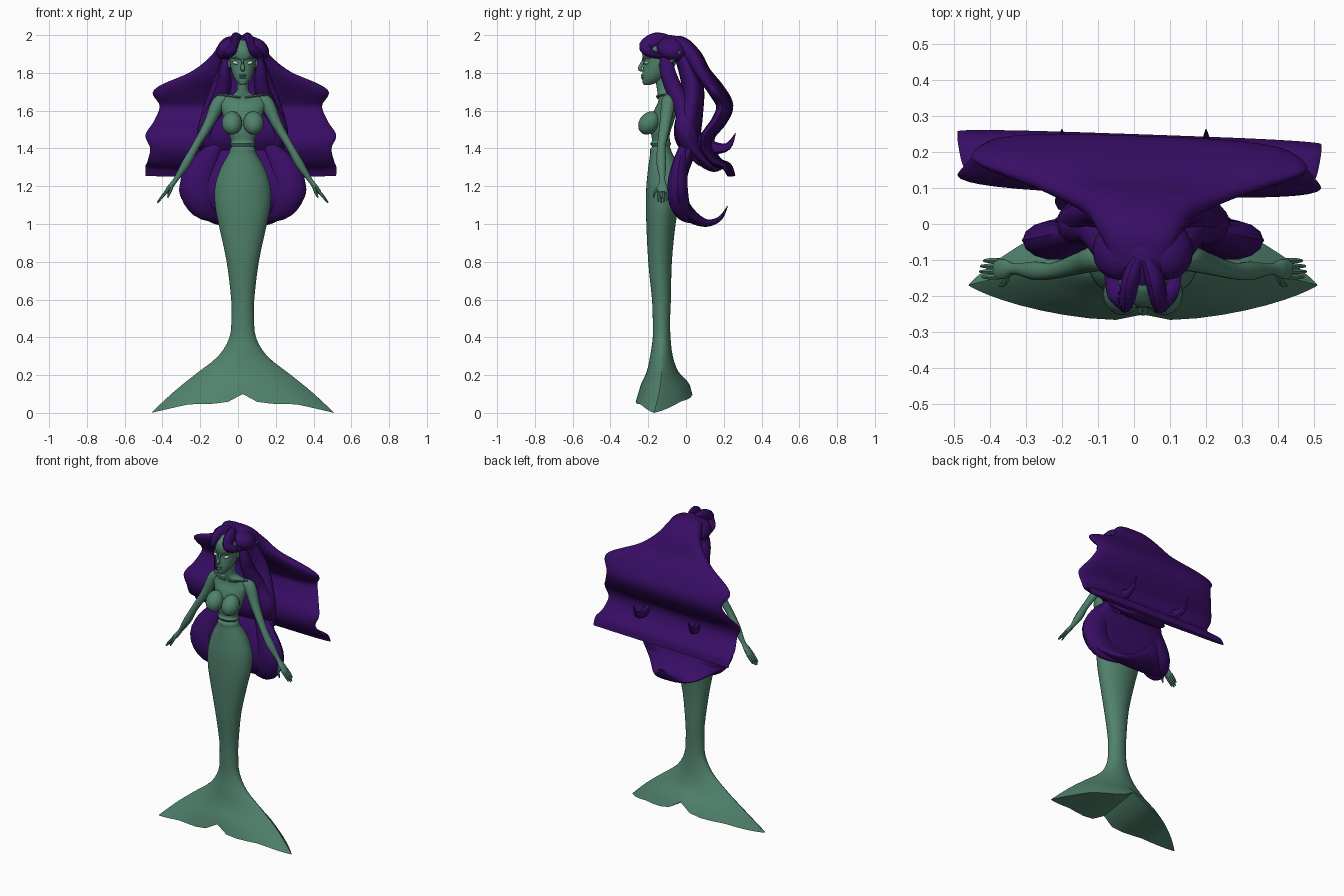
import bpy, bmesh, math
from mathutils import Vector

CX = 0.025          # body centre line

def material(name, rgb):
    m = bpy.data.materials.new(name)
    m.diffuse_color = (*rgb, 1)
    return m

SKIN = material("green_skin", (0.08, 0.22, 0.15))
HAIR = material("purple_hair", (0.04, 0.004, 0.13))
WHITE = material("eye_white", (0.85, 0.85, 0.85))

def spline(rows, n):
    """Catmull-Rom resampling of rows of numbers."""
    out = []
    for i in range(len(rows) - 1):
        a, b, c, d = (rows[max(i - 1, 0)], rows[i], rows[i + 1], rows[min(i + 2, len(rows) - 1)])
        for k in range(n):
            t = k / n
            out.append([0.5 * (2 * q + (r - p) * t + (2 * p - 5 * q + 4 * r - s) * t * t
                               + (3 * q - p - 3 * r + s) * t ** 3) for p, q, r, s in zip(a, b, c, d)])
    return out + [list(rows[-1])]

def sgnpow(v, p):
    return math.copysign(abs(v) ** p, v)

def loft(name, rings, mat, angle=40):
    """Skin a list of equal rings; ends closed by strips from front to back."""
    bm = bmesh.new()
    vs = [[bm.verts.new(p) for p in r] for r in rings]
    n = len(rings[0])
    for a, b in zip(vs, vs[1:]):
        for i in range(n):
            bm.faces.new((a[i], a[(i + 1) % n], b[(i + 1) % n], b[i]))
    for r in (vs[0], vs[-1]):
        for i in range(n // 2):
            q = [r[i], r[i + 1], r[n - i - 1], r[(n - i) % n]]
            bm.faces.new(list(dict.fromkeys(q)))
    bmesh.ops.recalc_face_normals(bm, faces=bm.faces)
    return finish(name, bm, mat, angle)

def finish(name, bm, mat, angle=40):
    me = bpy.data.meshes.new(name)
    bm.to_mesh(me)
    bm.free()
    me.materials.append(mat)
    ob = bpy.data.objects.new(name, me)
    bpy.context.collection.objects.link(ob)
    bpy.ops.object.select_all(action='DESELECT')
    ob.select_set(True)
    bpy.context.view_layer.objects.active = ob
    bpy.ops.object.shade_smooth_by_angle(angle=math.radians(angle))
    return ob

def circle(n):
    return [(math.cos(2 * math.pi * i / n), math.sin(2 * math.pi * i / n)) for i in range(n)]

def tube(name, rows, mat, ref=(0, 1, 0), n=10, sub=4):
    """Tube along rows of (x, y, z, radius across, radius along ref)."""
    pts = spline(rows, sub)
    rings = []
    for i, p in enumerate(pts):
        t = (Vector(pts[min(i + 1, len(pts) - 1)][:3]) - Vector(pts[max(i - 1, 0)][:3])).normalized()
        b = t.cross(Vector(ref)).normalized()
        u = b.cross(t)
        rings.append([Vector(p[:3]) + b * max(p[3], .001) * c + u * max(p[4], .001) * s for c, s in circle(n)])
    return loft(name, rings, mat)

def ribbon(name, rows, cx=0.015, slant=0.0, power=0.6, n=32):
    """Wide wavy lock: rows of (y, z, half width, half thickness)."""
    pts = spline(rows, 6)
    rings = []
    for i, (y, z, w, th) in enumerate(pts):
        a, b = pts[max(i - 1, 0)], pts[min(i + 1, len(pts) - 1)]
        t = Vector((0, b[0] - a[0], b[1] - a[1])).normalized()
        ring = []
        for c, s in circle(n):
            x, o = w * sgnpow(c, power), th * s
            ring.append((cx + x, y - t.z * o + slant * x, z + t.y * o))
        rings.append(ring)
    return loft(name, rings, HAIR, 50)

def ball(name, loc, size, mat, seg=16, tilt=None):
    bm = bmesh.new()
    bmesh.ops.create_uvsphere(bm, u_segments=seg, v_segments=seg // 2 + 2, radius=1)
    for v in bm.verts:
        v.co = Vector(v.co[i] * size[i] for i in range(3))
        if tilt:
            v.co.z += v.co.x * tilt[0] + v.co.y * tilt[1]
        v.co += Vector(loc)
    return finish(name, bm, mat, 60)

# Body and tail: z, half width, front y, back y, lens power, fluke blend
body = [(1.78, .032, -.165, -.085, 1, 0), (1.72, .030, -.155, -.08, 1, 0), (1.69, .045, -.15, -.07, 1, 0),
        (1.67, .105, -.145, -.06, 1, 0), (1.64, .130, -.15, -.05, 1, 0), (1.60, .112, -.17, -.05, 1, 0),
        (1.54, .095, -.185, -.065, 1, 0), (1.48, .075, -.185, -.085, 1, 0), (1.44, .061, -.18, -.085, 1, 0),
        (1.425, .067, -.19, -.08, 1, 0), (1.41, .06, -.18, -.085, 1, 0), (1.395, .068, -.19, -.08, 1, 0),
        (1.37, .075, -.19, -.07, 1, 0), (1.30, .115, -.20, -.035, 1, 0), (1.20, .147, -.21, -.02, 1, 0),
        (1.10, .147, -.212, -.035, 1, 0), (1.00, .128, -.21, -.055, 1, 0), (.80, .085, -.20, -.075, 1, 0),
        (.60, .061, -.18, -.08, 1, 0), (.50, .060, -.176, -.084, 1, 0), (.40, .070, -.176, -.082, 1, 0),
        (.30, .130, -.19, -.07, 1.3, 0), (.21, .250, -.21, -.04, 1.7, .1), (.13, .37, -.245, .01, 1.8, .45),
        (.05, .485, -.27, .04, 1.8, 1)]

def hem(u):
    knots = [(0, .10), (.08, .075), (.2, .05), (.6, .045), (1, 0)]
    for (a, p), (b, q) in zip(knots, knots[1:]):
        if u <= b:
            return p + (q - p) * (u - a) / (b - a)
    return 0

rings = []
for z, w, f, b, p, k in spline(body, 3):
    ring = []
    for c, s in circle(40):
        u = abs(c)
        dip = 1 - .12 * k * math.exp(-(u / .1) ** 2)
        y = (f + b) / 2 + (b - f) / 2 * sgnpow(s, p) * dip - .055 * k * u * u
        zz = z + k * (hem(u) - .05 + (.045 * s * (1 - u) if s > 0 else 0))
        ring.append((CX + w * c, y, zz))
    rings.append(ring)
loft("body_and_tail", rings, SKIN)

# Head: z, half width, front y, back y
head = [(1.735, .012, -.222, -.195), (1.75, .03, -.23, -.15), (1.78, .049, -.232, -.11), (1.82, .062, -.228, -.07),
        (1.86, .069, -.224, -.05), (1.90, .072, -.232, -.04), (1.94, .065, -.222, -.05), (1.975, .035, -.18, -.09)]
loft("head", [[(CX + w * c, (f + b) / 2 + (b - f) / 2 * s, z) for c, s in circle(24)]
              for z, w, f, b in spline(head, 3)], SKIN)
tube("nose", [(CX, -.222, 1.875, .006, .006), (CX, -.235, 1.845, .008, .01), (CX, -.243, 1.822, .013, .012),
              (CX, -.23, 1.81, .006, .005)], SKIN)
for nm, z in (("upper_lip", 1.787), ("lower_lip", 1.775)):
    ball(nm, (CX, -.23, z), (.019, .009, .006), SKIN, 12)

# Mirrored parts
for side, s in (("left", -1), ("right", 1)):
    def m(rows):
        return [(CX + s * r[0], *r[1:]) for r in rows]
    ball(side + "_eye", (CX + s * .037, -.209, 1.853), (.018, .013, .009), WHITE, 12, (s * .2, 0))
    tube(side + "_brow", m([(.01, -.229, 1.868, .004, .004), (.035, -.222, 1.878, .006, .006),
                            (.06, -.19, 1.876, .003, .003)]), SKIN, (0, 0, 1), 6)
    tube(side + "_ear", m([(.058, -.14, 1.835, .008, .01), (.08, -.115, 1.855, .012, .028),
                           (.105, -.075, 1.885, .009, .026), (.138, -.025, 1.915, .001, .002)]), SKIN, (0, 0, 1))
    ball(side + "_breast", (CX + s * .057, -.195, 1.535), (.054, .058, .06), SKIN, 20, (0, .25))
    tube(side + "_collarbone", m([(.01, -.148, 1.668, .006, .006), (.06, -.15, 1.678, .007, .007),
                                  (.125, -.11, 1.685, .006, .006)]), SKIN, (0, 0, 1), 6)
    # Arm with palm, fingers and thumb
    tube(side + "_arm", m([(.09, -.09, 1.665, .03, .035), (.13, -.095, 1.635, .037, .037), (.18, -.11, 1.53, .027, .03),
                           (.25, -.13, 1.41, .02, .023), (.30, -.13, 1.32, .023, .026),
                           (.355, -.125, 1.235, .013, .015), (.385, -.125, 1.195, .014, .027),
                           (.408, -.125, 1.165, .011, .028)]), SKIN, n=14)
    for k in range(4):
        y, l = -.147 + k * .015, (.85, 1, .95, .75)[k]
        tube(f"{side}_finger_{k + 1}", m([(.40, y, 1.175, .008, .008), (.425, y, 1.147, .008, .008),
             (.41 + .042 * l, y, 1.165 - .053 * l, .004, .004)]), SKIN, n=6, sub=2)
    tube(side + "_thumb", m([(.375, -.14, 1.2, .009, .009), (.385, -.165, 1.17, .008, .008),
                             (.398, -.172, 1.14, .004, .004)]), SKIN, n=6, sub=2)

    # Swept fringe lobe, bun-like side volume and face-framing locks
    tube(side + "_fringe", m([(.012, -.10, 1.975, .03, .02), (.035, -.16, 1.975, .04, .025),
                              (.046, -.212, 1.94, .038, .022), (.066, -.19, 1.905, .022, .035),
                              (.08, -.12, 1.885, .012, .03)]), HAIR, (1, 0, .3), 12)
    ball(side + "_crown_hair", (CX + s * .07, -.075, 1.925), (.07, .08, .06), HAIR, 16, (-s * .2, -.1))
    tube(side + "_face_lock", m([(.075, -.10, 1.91, .02, .03), (.095, -.10, 1.82, .03, .04),
                                 (.10, -.07, 1.73, .04, .045), (.14, -.01, 1.6, .05, .05),
                                 (.19, .0, 1.5, .05, .055), (.17, .03, 1.40, .035, .045),
                                 (.14, .07, 1.31, .004, .004)]), HAIR, n=12)
    tube(side + "_curl_tip", [(s * .19, .06, 1.45, .05, .03), (s * .19, .14, 1.405, .035, .02),
                              (s * .2, .22, 1.41, .02, .014), (s * .2, .262, 1.48, .002, .002)],
         HAIR, (1, 0, 0), 8)
    # Hip lobes of the lower hair beside the tail
    tube(side + "_hip_lobe", m([(.13, 0, 1.42, .03, .03), (.20, -.03, 1.32, .07, .04), (.245, -.045, 1.2, .09, .055),
                                (.20, -.03, 1.1, .08, .05), (.10, .02, 1.03, .03, .02)]), HAIR, n=14)

# Crown of the hair
ball("hair_cap", (CX, -.105, 1.92), (.078, .105, .08), HAIR, 24, (0, .1))

# Great wavy back sheet, flaring sideways
ribbon("back_hair_sheet", [(-.12, 1.965, .07, .02), (-.03, 1.955, .11, .04), (.04, 1.885, .16, .045),
                           (.09, 1.80, .27, .04), (.16, 1.71, .46, .04), (.205, 1.625, .43, .04),
                           (.175, 1.545, .46, .035), (.12, 1.47, .505, .03), (.115, 1.40, .48, .03),
                           (.16, 1.33, .495, .025), (.215, 1.305, .505, .02), (.24, 1.255, .505, .01)], slant=-.035)

# Inner fall of hair behind the neck and back
ribbon("inner_hair_fall", [(-.06, 1.95, .08, .03), (.0, 1.85, .12, .05), (.035, 1.72, .17, .06),
                           (.02, 1.58, .22, .07), (.01, 1.46, .24, .07), (.07, 1.36, .2, .04),
                           (.15, 1.3, .14, .025), (.22, 1.32, .05, .004)], CX, power=.85)

# Lower crescent of hair curling out behind the tail
ribbon("lower_hair_curl", [(.03, 1.42, .2, .04), (-.02, 1.30, .27, .04), (-.045, 1.20, .335, .045),
                           (-.03, 1.11, .31, .045), (.03, 1.04, .22, .035), (.11, 1.005, .14, .02),
                           (.18, 1.03, .07, .012), (.22, 1.095, .015, .002)], CX, power=.85)
